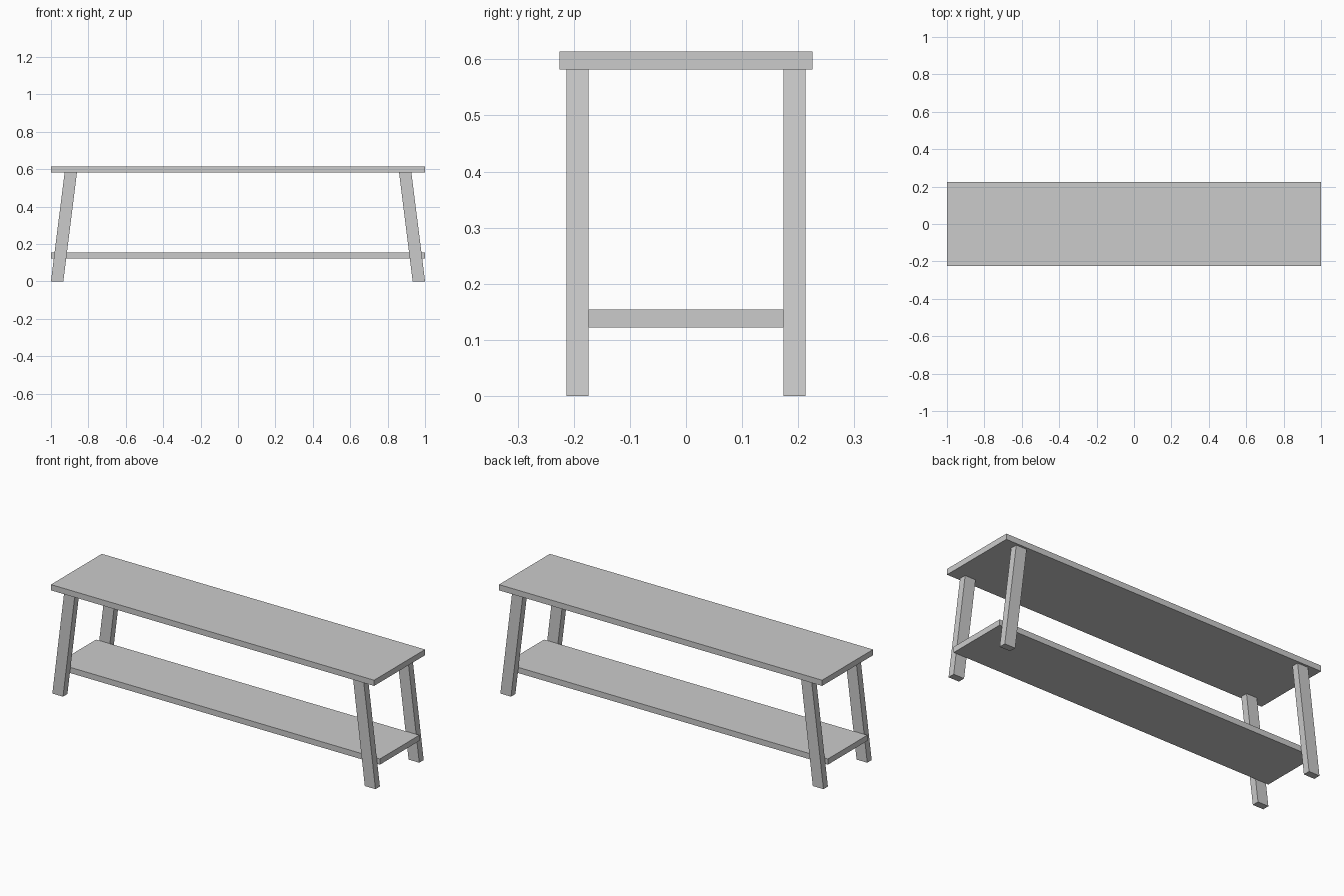
import bpy, bmesh

if "Cube" in bpy.data.objects:
    bpy.data.objects.remove(bpy.data.objects["Cube"])


def prism(name, bottom, top):
    """Box-like solid between two (x0, x1, y0, y1, z) rectangles."""
    bm = bmesh.new()
    rings = []
    for x0, x1, y0, y1, z in (bottom, top):
        rings.append([bm.verts.new((x, y, z))
                      for x, y in ((x0, y0), (x1, y0), (x1, y1), (x0, y1))])
    low, high = rings
    bm.faces.new(low[::-1])
    bm.faces.new(high)
    for i in range(4):
        j = (i + 1) % 4
        bm.faces.new((low[i], low[j], high[j], high[i]))
    bmesh.ops.recalc_face_normals(bm, faces=bm.faces)
    mesh = bpy.data.meshes.new(name)
    bm.to_mesh(mesh)
    bm.free()
    obj = bpy.data.objects.new(name, mesh)
    bpy.context.collection.objects.link(obj)
    return obj


SEAT_LOW, SEAT_HIGH = 0.582, 0.614
LEG_IN, LEG_OUT = 0.174, 0.213

# Seat plank
prism("seat", (-1, 1, -0.225, 0.225, SEAT_LOW), (-1, 1, -0.225, 0.225, SEAT_HIGH))

# Lower shelf held between the legs
prism("shelf", (-1, 1, -LEG_IN, LEG_IN, 0.122), (-1, 1, -LEG_IN, LEG_IN, 0.154))

# Four legs splayed outwards along x, cut level at both ends
for side, sx in (("left", -1), ("right", 1)):
    for face, sy in (("front", -1), ("back", 1)):
        x_low = sorted((sx * 0.934, sx * 1.0))
        x_high = sorted((sx * 0.861, sx * 0.927))
        y = sorted((sy * LEG_IN, sy * LEG_OUT))
        prism(f"{face}_{side}_leg", (*x_low, *y, 0), (*x_high, *y, SEAT_LOW))
